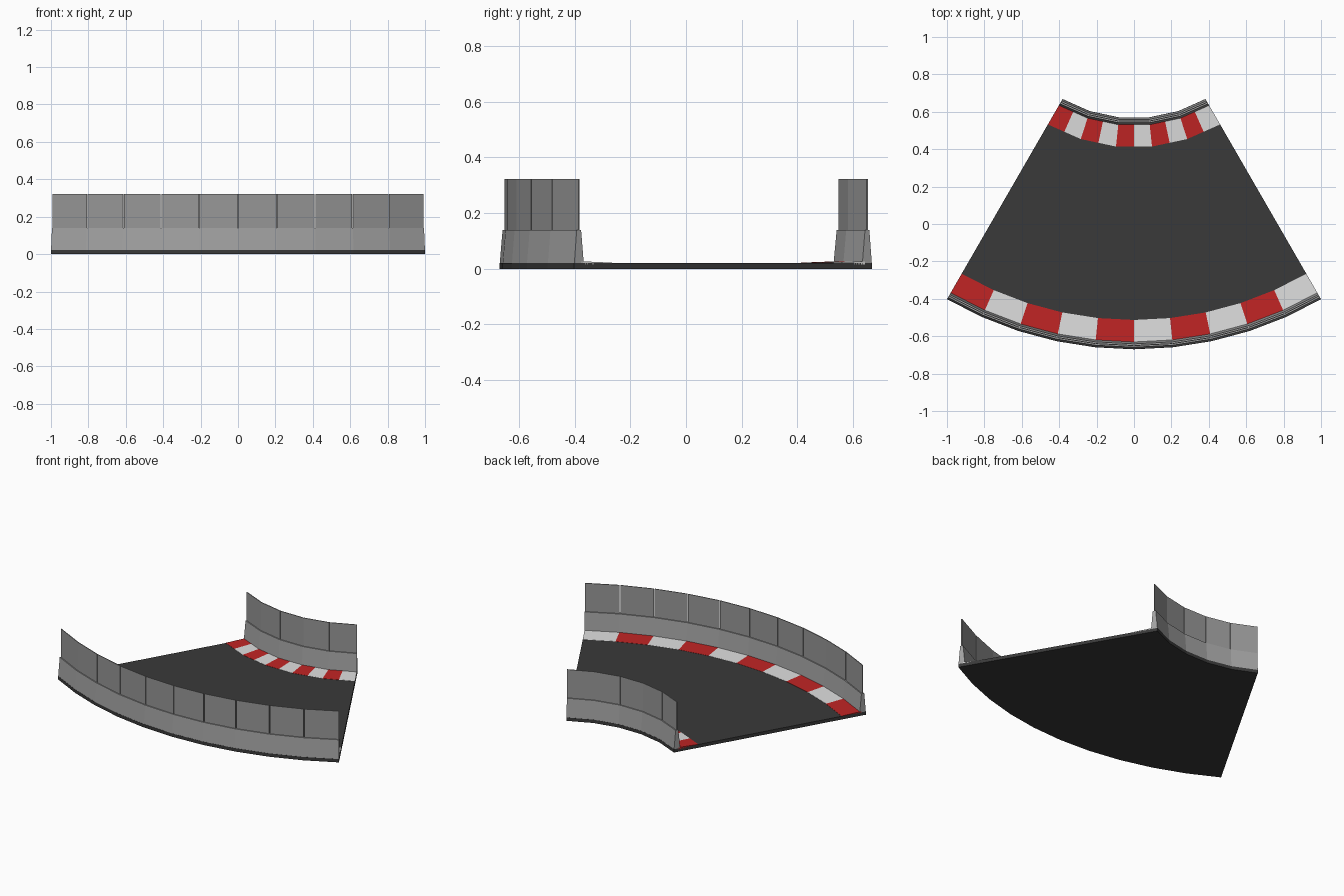
import bpy, bmesh
from math import sin, cos, radians

cube = bpy.data.objects.get("Cube")
if cube:
    bpy.data.objects.remove(cube)

CENTRE_Y = 1.33      # the bend turns around (0, CENTRE_Y)
R_IN, R_OUT = 0.764, 2.0
HALF, STEP = 30, 6   # half sweep and stripe angle in degrees
FLOOR = 0.021


def material(name, rgb):
    m = bpy.data.materials.new(name)
    m.use_nodes = True
    m.diffuse_color = (*rgb, 1)
    m.node_tree.nodes["Principled BSDF"].inputs["Base Color"].default_value = (*rgb, 1)
    return m


asphalt = material("asphalt", (0.041, 0.041, 0.041))
red = material("kerb red", (0.52, 0.018, 0.018))
white = material("kerb white", (0.72, 0.72, 0.72))
concrete = material("concrete", (0.36, 0.36, 0.36))
panel_grey = material("panel grey", (0.31, 0.31, 0.31))


def point(r, z, deg):
    """Point on the bend; the inner side is made of straight chords twice as long."""
    a = radians(deg)
    if r < 1 and round(deg + HALF, 3) % (2 * STEP) == STEP:
        r *= cos(radians(STEP))
    return (r * sin(a), CENTRE_Y - r * cos(a), z)


def sweep(name, profile, angles, mats, rule=lambda i: 0):
    """Sweep a closed (radius, height) profile through the angles and cap the ends."""
    bm = bmesh.new()
    rings = [[bm.verts.new(point(r, z, a)) for r, z in profile] for a in angles]
    n = len(profile)
    for i, (a, b) in enumerate(zip(rings, rings[1:])):
        for k in range(n):
            f = bm.faces.new((a[k], a[(k + 1) % n], b[(k + 1) % n], b[k]))
            f.material_index = rule(i)
    bm.faces.new(rings[0]).material_index = rule(0)
    bm.faces.new(rings[-1]).material_index = rule(len(angles) - 2)
    bmesh.ops.recalc_face_normals(bm, faces=bm.faces)
    mesh = bpy.data.meshes.new(name)
    bm.to_mesh(mesh)
    bm.free()
    for m in mats:
        mesh.materials.append(m)
    ob = bpy.data.objects.new(name, mesh)
    bpy.context.collection.objects.link(ob)
    return ob


def box(r0, r1, z0, z1):
    return [(r0, z0), (r1, z0), (r1, z1), (r0, z1)]


fine = list(range(-HALF, HALF + 1, STEP))
coarse = fine[::2]

# Road slab
sweep("road_slab", box(R_IN, R_OUT, 0, FLOOR), fine, [asphalt])

# Each side: name, edge radius, direction towards the road, barrier angles
for side, edge, d, angles in (("inner", R_IN, 1, coarse), ("outer", R_OUT, -1, fine)):
    # Striped kerb rising gently towards the barrier
    near, far = edge + d * 0.03, edge + d * 0.157
    sweep(side + "_kerb", [(near, 0.015), (far, 0.015), (far, 0.0222), (near, 0.027)],
          fine, [red, white], lambda i: i % 2)

    # Tapered barrier base
    sweep(side + "_barrier_base",
          [(edge + d * 0.001, FLOOR), (edge + d * 0.04, FLOOR),
           (edge + d * 0.029, 0.14), (edge + d * 0.011, 0.14)], angles, [concrete])

    # Upright panels, one per straight section
    gap = 0.06
    for i, (a, b) in enumerate(zip(angles, angles[1:])):
        sweep(f"{side}_panel_{i + 1}", box(edge + d * 0.0175, edge + d * 0.0225, 0.138, 0.322),
              [a + gap * (i > 0), b - gap * (i < len(angles) - 2)], [panel_grey])
